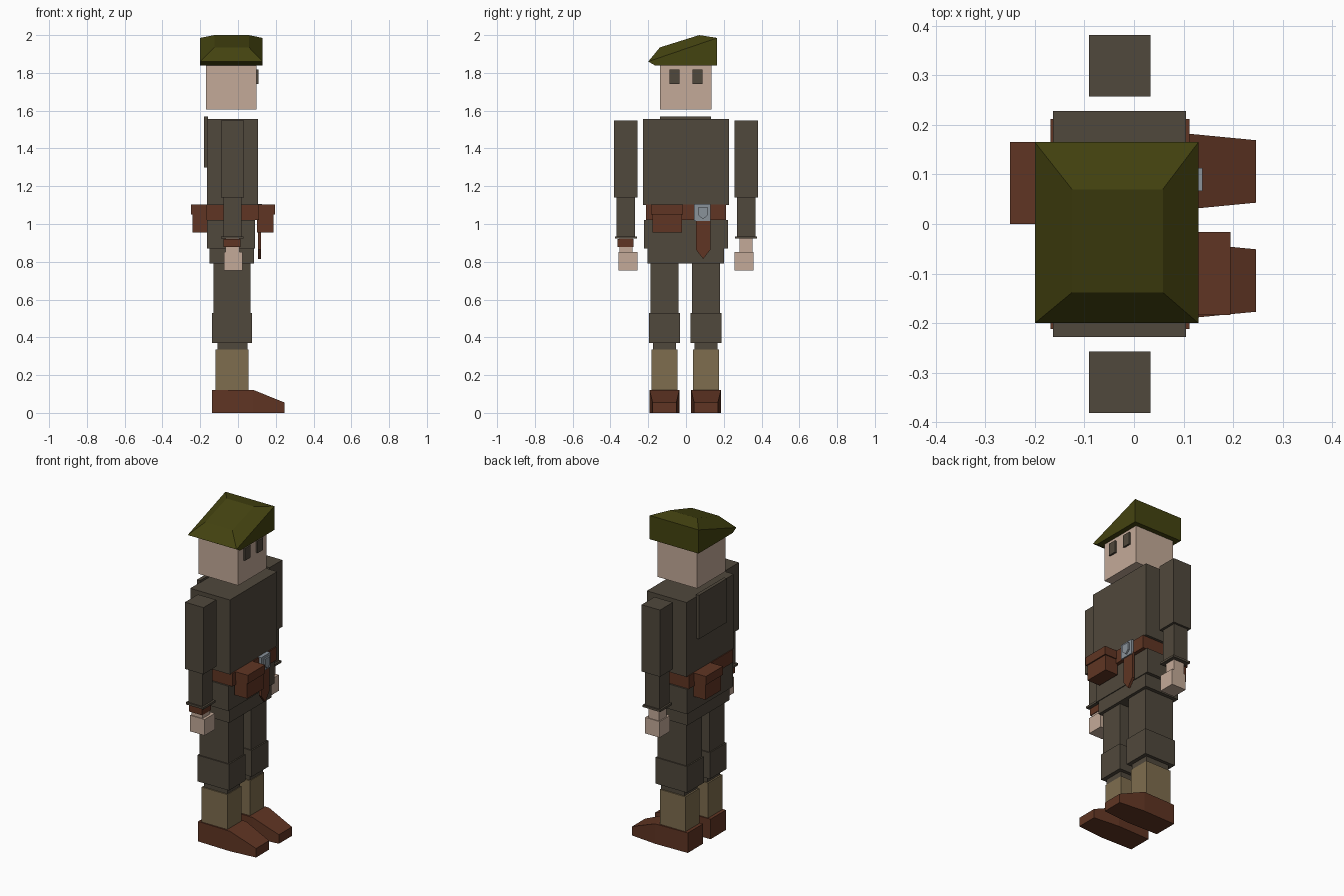
import bpy, bmesh

if "Cube" in bpy.data.objects:
    bpy.data.objects.remove(bpy.data.objects["Cube"])


def material(name, rgb):
    """Flat material from 0-255 display values."""
    lin = [((c / 255 + 0.055) / 1.055) ** 2.4 if c > 10 else c / 255 / 12.92 for c in rgb]
    m = bpy.data.materials.new(name)
    m.diffuse_color = (*lin, 1)
    m.use_nodes = True
    m.node_tree.nodes["Principled BSDF"].inputs["Base Color"].default_value = m.diffuse_color
    return m


CLOTH = material("drab cloth", (80, 72, 60))
SKIN = material("skin", (196, 170, 152))
GREEN = material("beret green", (68, 67, 16))
LEATHER = material("brown leather", (96, 53, 35))
KHAKI = material("khaki sock", (126, 109, 78))
STEEL = material("steel", (138, 146, 154))


def finish(name, bm, mat):
    bmesh.ops.recalc_face_normals(bm, faces=bm.faces)
    me = bpy.data.meshes.new(name)
    bm.to_mesh(me)
    bm.free()
    me.materials.append(mat)
    ob = bpy.data.objects.new(name, me)
    bpy.context.collection.objects.link(ob)
    return ob


def loft(name, rings, mat):
    """Skin a stack of equal-length point rings and cap both ends."""
    bm = bmesh.new()
    loops = [[bm.verts.new(p) for p in ring] for ring in rings]
    n = len(loops[0])
    for a, b in zip(loops, loops[1:]):
        for i in range(n):
            j = (i + 1) % n
            bm.faces.new((a[i], a[j], b[j], b[i]))
    bm.faces.new(loops[0])
    bm.faces.new(loops[-1])
    return finish(name, bm, mat)


def box(name, x, y, z, mat):
    def ring(h):
        return [(x[0], y[0], h), (x[1], y[0], h), (x[1], y[1], h), (x[0], y[1], h)]
    return loft(name, [ring(z[0]), ring(z[1])], mat)


def plate(name, x, outline, mat):
    """Extrude a y-z outline along x."""
    return loft(name, [[(h, y, z) for y, z in outline] for h in x], mat)


# Head and eyes
box("head", (-0.17, 0.098), (-0.138, 0.135), (1.607, 1.842), SKIN)
for side, y in (("right", -0.061), ("left", 0.061)):
    box(side + "_eye", (0.09, 0.109), (y - 0.026, y + 0.026), (1.742, 1.817), CLOTH)


# Slanted beret: bottom rim, wide rim, crown
def beret_ring(x0, x1, y0, z0, y1, z1):
    return [(x0, y0, z0), (x1, y0, z0), (x1, y1, z1), (x0, y1, z1)]


loft("beret", [beret_ring(-0.2, 0.13, -0.165, 1.84, 0.165, 1.84),
               beret_ring(-0.2, 0.13, -0.2, 1.86, 0.165, 1.985),
               beret_ring(-0.125, 0.058, -0.138, 1.935, 0.07, 2.0)], GREEN)

# Torso, collar flap, belt and hips
box("torso", (-0.163, 0.105), (-0.228, 0.228), (1.10, 1.555), CLOTH)
box("back_collar", (-0.181, -0.16), (-0.138, 0.133), (1.30, 1.568), CLOTH)
box("belt", (-0.168, 0.112), (-0.212, 0.212), (1.022, 1.102), LEATHER)
box("jacket_skirt", (-0.163, 0.09), (-0.222, 0.222), (0.87, 1.022), CLOTH)
box("hips", (-0.15, 0.085), (-0.205, 0.202), (0.79, 0.87), CLOTH)

# Pouches with overhanging flaps
box("front_pouch", (0.10, 0.187), (-0.178, -0.022), (0.955, 1.08), LEATHER)
box("front_pouch_flap", (0.10, 0.195), (-0.184, -0.016), (1.05, 1.102), LEATHER)
box("back_pouch", (-0.242, -0.155), (0.006, 0.159), (0.955, 1.08), LEATHER)
box("back_pouch_flap", (-0.25, -0.155), (0.0, 0.165), (1.05, 1.102), LEATHER)

# Buckle with shield, and pointed sheath
box("buckle", (0.105, 0.128), (0.042, 0.13), (1.015, 1.105), STEEL)
plate("buckle_shield", (0.12, 0.138),
      [(0.067, 1.09), (0.113, 1.09), (0.113, 1.045), (0.09, 1.025), (0.067, 1.045)], STEEL)
plate("sheath", (0.105, 0.121),
      [(0.052, 1.03), (0.13, 1.03), (0.13, 0.865), (0.091, 0.815), (0.052, 0.865)], LEATHER)


# Arms and legs, one per side
for side, s in (("right", -1), ("left", 1)):
    def limb(part, x, y, z, mat):
        box(side + "_" + part, x, sorted((s * y[0], s * y[1])), z, mat)

    limb("upper_arm", (-0.091, 0.033), (0.257, 0.381), (1.14, 1.548), CLOTH)
    limb("forearm", (-0.078, 0.018), (0.27, 0.368), (0.935, 1.14), CLOTH)
    limb("cuff", (-0.089, 0.03), (0.26, 0.376), (0.922, 0.935), CLOTH)
    limb("wrist", (-0.066, 0.008), (0.284, 0.353), (0.85, 0.922), SKIN)
    limb("hand", (-0.073, 0.025), (0.258, 0.358), (0.755, 0.853), SKIN)

    c = s * 0.11 - 0.004  # leg centre line

    def leg(part, x, half, z, mat):
        box(side + "_" + part, x, (c - half, c + half), z, mat)

    leg("thigh", (-0.13, 0.067), 0.074, (0.53, 0.79), CLOTH)
    leg("knee", (-0.138, 0.075), 0.081, (0.37, 0.53), CLOTH)
    leg("shin", (-0.108, 0.051), 0.061, (0.33, 0.37), CLOTH)
    leg("sock", (-0.118, 0.055), 0.068, (0.11, 0.335), KHAKI)

    # Shoe: heel, instep and tapered toe sections
    loft(side + "_shoe",
         [[(x, c - h, 0), (x, c + h, 0), (x, c + h, z), (x, c - h, z)]
          for x, h, z in ((-0.138, 0.074, 0.122), (0.08, 0.079, 0.122), (0.246, 0.063, 0.055))],
         LEATHER)

# Leather band on the right wrist
box("wrist_band", (-0.076, 0.012), (-0.363, -0.277), (0.877, 0.92), LEATHER)
